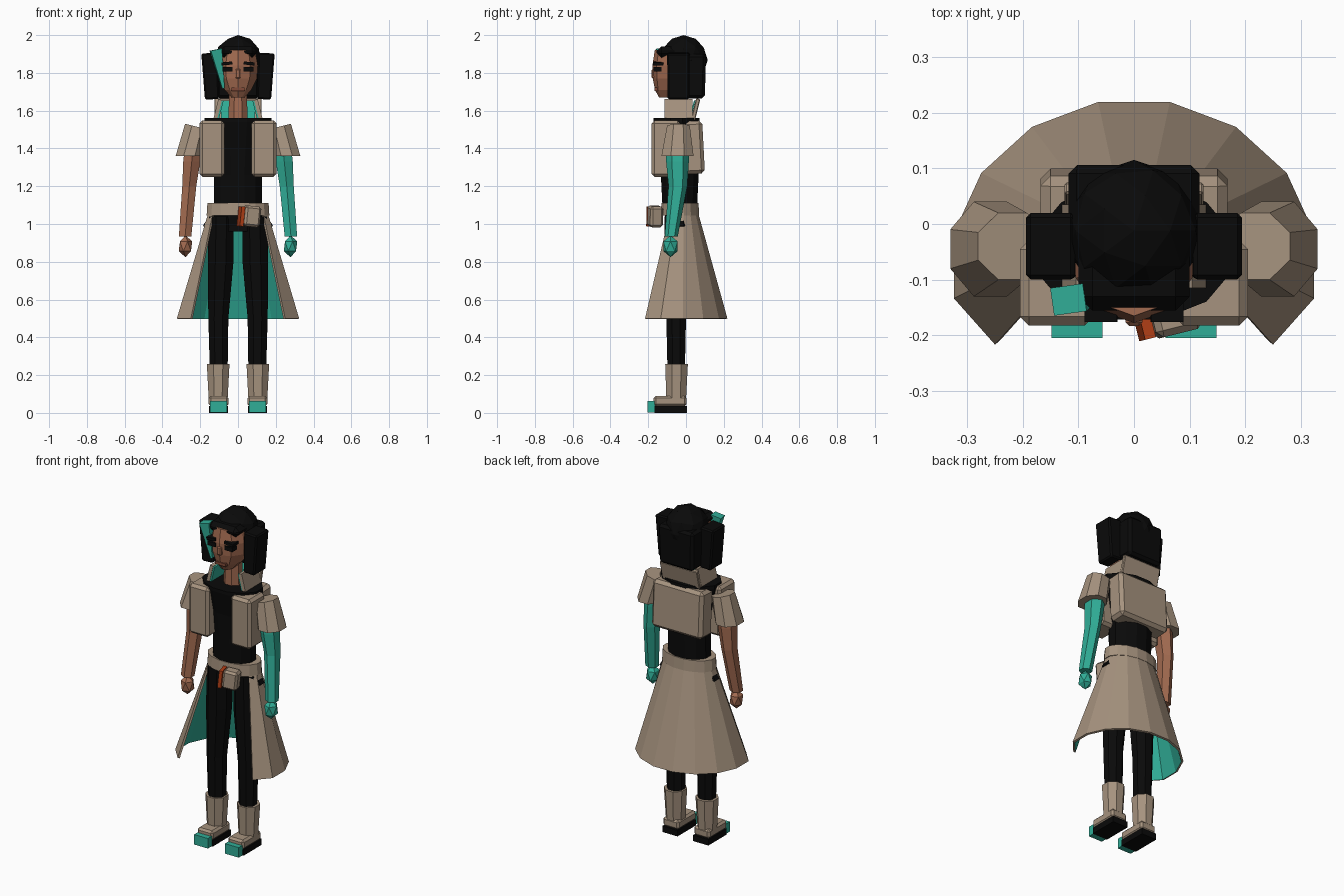
import bpy, bmesh
from math import sin, cos, pi, radians
from mathutils import Matrix, Vector, Euler

cube = bpy.data.objects.get("Cube")
if cube:
    bpy.data.objects.remove(cube, do_unlink=True)


def material(name, rgb):
    m = bpy.data.materials.new(name)
    m.use_nodes = True
    m.diffuse_color = (*rgb, 1)
    bsdf = m.node_tree.nodes["Principled BSDF"]
    bsdf.inputs["Base Color"].default_value = (*rgb, 1)
    bsdf.inputs["Roughness"].default_value = 0.9
    return m


BEIGE = material("beige cloth", (0.38, 0.29, 0.21))
TEAL = material("teal", (0.03, 0.42, 0.31))
SKIN = material("skin", (0.36, 0.145, 0.08))
LIPS = material("lips", (0.22, 0.07, 0.04))
BLACK = material("black", (0.003, 0.003, 0.003))
RED = material("red orange", (0.45, 0.05, 0.008))


def finish(name, bm, *mats):
    bmesh.ops.recalc_face_normals(bm, faces=bm.faces[:])
    me = bpy.data.meshes.new(name)
    bm.to_mesh(me)
    bm.free()
    ob = bpy.data.objects.new(name, me)
    bpy.context.collection.objects.link(ob)
    for m in mats:
        me.materials.append(m)
    return ob


def box(name, mat, x, y, z, rot=(0, 0, 0), bevel=0.0, taper=(1, 1)):
    """Box from (min, max) spans; taper scales the bottom end, rot is in degrees."""
    bm = bmesh.new()
    bmesh.ops.create_cube(bm, size=1)
    size = Vector((x[1] - x[0], y[1] - y[0], z[1] - z[0]))
    mid = Vector((x[0] + x[1], y[0] + y[1], z[0] + z[1])) / 2
    for v in bm.verts:
        if v.co.z < 0:
            v.co.x *= taper[0]
            v.co.y *= taper[1]
        v.co = Vector(a * b for a, b in zip(v.co, size))
    if bevel:
        bmesh.ops.bevel(bm, geom=bm.edges[:], offset=bevel, segments=1, affect='EDGES')
    spin = Euler([radians(a) for a in rot]).to_matrix().to_4x4()
    bm.transform(Matrix.Translation(mid) @ spin)
    return finish(name, bm, mat)


def loft(name, mat, rings, n=8, tilt=0.0):
    """Stack of n-sided rings (cx, cy, z, rx, ry); tilt slopes the first ring."""
    bm = bmesh.new()
    loops = []
    for k, (cx, cy, z, rx, ry) in enumerate(rings):
        loop = []
        for i in range(n):
            a = 2 * pi * (i + 0.5) / n
            dx = rx * cos(a) / cos(pi / n)
            dz = tilt * dx if k == 0 else 0
            loop.append(bm.verts.new((cx + dx, cy + ry * sin(a) / cos(pi / n), z + dz)))
        loops.append(loop)
    for a, b in zip(loops, loops[1:]):
        for i in range(n):
            j = (i + 1) % n
            bm.faces.new((a[i], a[j], b[j], b[i]))
    bm.faces.new(loops[0])
    bm.faces.new(loops[-1])
    return finish(name, bm, mat)


def ball(name, mat, center, radii, subdivisions=2):
    bm = bmesh.new()
    bmesh.ops.create_icosphere(bm, subdivisions=subdivisions, radius=1)
    bm.transform(Matrix.Translation(center) @ Matrix.Diagonal((*radii, 1)))
    return finish(name, bm, mat)


# Head and face
loft("head", SKIN, [(0, -.06, 1.92, .09, .1), (0, -.06, 1.84, .105, .112),
                    (0, -.06, 1.77, .1, .11), (0, -.075, 1.71, .07, .085),
                    (0, -.09, 1.67, .035, .05)], 10)
loft("neck", SKIN, [(0, -.045, 1.74, .045, .045), (0, -.045, 1.53, .052, .05)])
box("nose", SKIN, (-.015, .015), (-.183, -.15), (1.77, 1.82), bevel=.006)
box("mouth", LIPS, (-.035, .035), (-.168, -.12), (1.705, 1.722))

# Hair
ball("hair_cap", BLACK, (0, -.012, 1.868), (.124, .127, .132))
box("hair_fringe", BLACK, (-.1, .1), (-.155, 0), (1.88, 1.94), bevel=.025)
box("hair_back", BLACK, (-.118, .118), (-.02, .106), (1.665, 1.9), bevel=.015, taper=(.95, .9))

for s, side in ((1, "left_"), (-1, "right_")):
    def span(a, b):
        return tuple(sorted((s * a, s * b)))

    box(side + "eye", BLACK, span(.03, .083), (-.173, -.13), (1.808, 1.832))
    box(side + "brow", BLACK, span(.03, .088), (-.176, -.12), (1.842, 1.858), rot=(0, s * 5, 0))
    box(side + "hair_lock", BLACK, span(.1, .188), (-.1, .02), (1.66, 1.905),
        rot=(0, s * 3, 0), bevel=.008, taper=(.85, .95))

    # Collar flaps with coloured lining
    box(side + "collar", BEIGE, span(.098, .118), (-.115, .035), (1.55, 1.66), rot=(0, -s * 14, 0))
    box(side + "collar_lining", TEAL, span(.089, .098), (-.112, .03), (1.55, 1.655),
        rot=(0, -s * 14, 0))

    # Vest front and sleeve
    box(side + "vest_front", BEIGE, span(.072, .205), (-.182, -.03), (1.25, 1.548), bevel=.016)
    loft(side + "sleeve", BEIGE, [(s * .218, -.04, 1.515, .062, .06),
                                  (s * .258, -.045, 1.36, .072, .085)], 8, tilt=s * .25)

    # Arm and hand
    tone = TEAL if s > 0 else SKIN
    loft(side + "arm", tone, [(s * .235, -.045, 1.42, .045, .052), (s * .245, -.045, 1.33, .045, .052),
                              (s * .258, -.043, 1.2, .037, .043), (s * .28, -.078, .935, .033, .03)], 6)
    ball(side + "hand", tone, (s * .278, -.082, .882), (.04, .044, .058), 1)

    # Leg
    loft(side + "leg", BLACK, [(s * .088, -.045, 1.04, .066, .07), (s * .092, -.048, .8, .068, .065),
                               (s * .104, -.052, .5, .053, .052), (s * .102, -.052, .22, .047, .046)])

    # Boot
    loft(side + "boot_shaft", BEIGE, [(s * .105, -.05, .26, .06, .06), (s * .105, -.052, .07, .05, .052)])
    box(side + "boot_foot", BEIGE, span(.05, .155), (-.172, .003), (.034, .09), bevel=.012)
    box(side + "boot_sole", BLACK, span(.052, .153), (-.167, .006), (0, .036))
    box(side + "boot_toe", TEAL, span(.057, .148), (-.205, -.165), (.002, .062))

# Hair clip
clip = box("hair_clip", TEAL, (-.128, -.068), (-.158, -.108), (1.715, 1.925),
           rot=(0, -11, 8), taper=(.2, .5))

# Collar back
box("collar_back", BEIGE, (-.125, .125), (.04, .062), (1.55, 1.665), rot=(-14, 0, 0), bevel=.004)
box("collar_back_lining", TEAL, (-.09, .09), (.03, .038), (1.555, 1.655), rot=(-14, 0, 0))

# Torso, hips and vest back
loft("torso", BLACK, [(0, -.05, 1.56, .178, .122), (0, -.05, 1.54, .178, .122),
                      (0, -.038, 1.4, .15, .105), (0, -.033, 1.26, .126, .1),
                      (0, -.033, 1.06, .126, .09)], 12)
loft("hips", BLACK, [(0, -.032, 1.08, .13, .085), (0, -.032, .99, .186, .07),
                     (0, -.04, .96, .14, .065)], 12)
box("vest_back", BEIGE, (-.168, .168), (-.02, .093), (1.265, 1.545), rot=(3, 0, 0), bevel=.018)

# Belt
loft("belt", BEIGE, [(0, -.032, 1.112, .162, .098), (0, -.032, 1.045, .166, .102)], 16)

# Open-fronted skirt with coloured lining
bm = bmesh.new()
SIDES = 11
rows = []
for cy, rx, ry, z in ((-.032, .16, .098, 1.06), (-.075, .33, .3, .5)):
    row = []
    for i in range(SIDES + 1):
        a = radians(22.5 * (i - SIDES / 2))
        row.append(bm.verts.new((rx * sin(a), cy + ry * cos(a), z)))
    rows.append(row)
for end in (rows[1][0], rows[1][-1]):  # draw the hem corners in a little
    end.co.x *= .91
    end.co.y += .025
for i in range(SIDES):
    bm.faces.new((rows[0][i], rows[0][i + 1], rows[1][i + 1], rows[1][i]))
skirt = finish("skirt", bm, BEIGE, TEAL)
# keep the open surface facing outward so the lining lands inside
if sum(p.normal.dot(p.center) for p in skirt.data.polygons) < 0:
    skirt.data.flip_normals()
thick = skirt.modifiers.new("lining", 'SOLIDIFY')
thick.thickness = .012
thick.offset = -1
thick.material_offset = 1

# Belt pouch with coloured end plate
box("pouch", BEIGE, (.028, .115), (-.198, -.128), (.985, 1.095), rot=(0, 6, 14), bevel=.012)
box("pouch_end", RED, (.006, .026), (-.208, -.138), (.988, 1.092), rot=(0, 6, 14))
